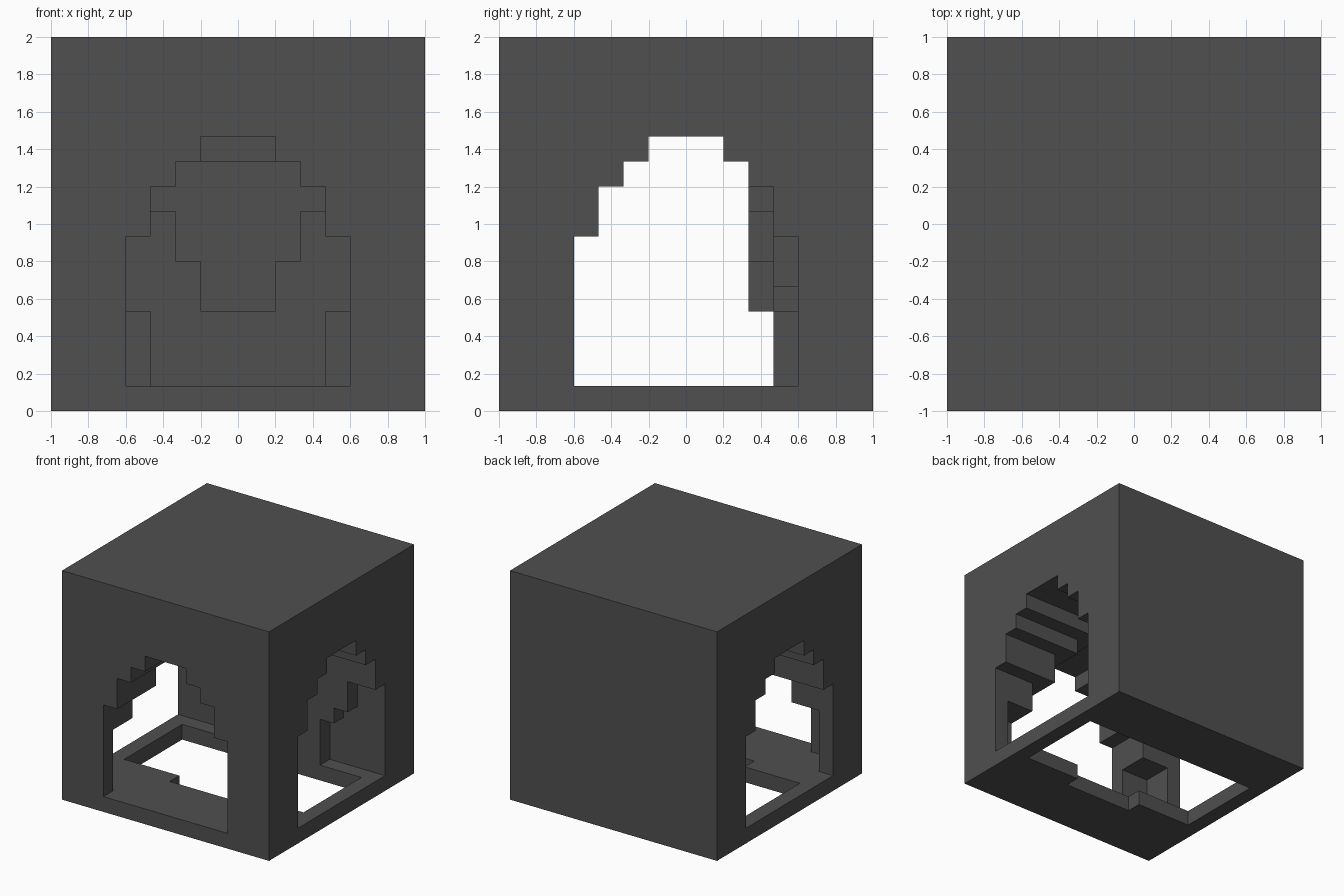
import bpy
import bmesh
from mathutils import Vector

if "Cube" in bpy.data.objects:
    bpy.data.objects.remove(bpy.data.objects["Cube"], do_unlink=True)

UNIT = 2 / 15  # the block is 15 units along each side
MID = 7.5

stone = bpy.data.materials.new("dark_grey_stone")
stone.use_nodes = True
stone.diffuse_color = (0.08, 0.08, 0.08, 1)
bsdf = next(n for n in stone.node_tree.nodes if n.type == 'BSDF_PRINCIPLED')
bsdf.inputs["Base Color"].default_value = (0.08, 0.08, 0.08, 1)
bsdf.inputs["Roughness"].default_value = 0.9


def place(p):
    """Unit grid position to model position."""
    return Vector(((p[0] - MID) * UNIT, (p[1] - MID) * UNIT, p[2] * UNIT))


def prism(name, outline, start, end, axis='y'):
    """Extrude an outline of (across, height) points along x or y."""
    bm = bmesh.new()
    put = (lambda a, z, d: (a, d, z)) if axis == 'y' else (lambda a, z, d: (d, a, z))
    face = bm.faces.new([bm.verts.new(place(put(a, z, start))) for a, z in outline])
    moved = bmesh.ops.extrude_face_region(bm, geom=[face])
    shift = place(put(0, 0, end)) - place(put(0, 0, start))
    bmesh.ops.translate(bm, vec=shift,
                        verts=[v for v in moved["geom"] if isinstance(v, bmesh.types.BMVert)])
    bmesh.ops.recalc_face_normals(bm, faces=bm.faces)
    mesh = bpy.data.meshes.new(name)
    bm.to_mesh(mesh)
    bm.free()
    mesh.materials.append(stone)
    obj = bpy.data.objects.new(name, mesh)
    bpy.context.collection.objects.link(obj)
    return obj


def stepped(bottom, steps):
    """Symmetric stepped outline from (half width, top height) rows."""
    side, z = [], bottom
    for half, top in steps:
        side += [(half, z), (half, top)]
        z = top
    return [(MID + h, z) for h, z in side] + [(MID - h, z) for h, z in reversed(side)]


def box(name, x0, x1, y0, y1, z0, z1):
    return prism(name, [(x0, z0), (x1, z0), (x1, z1), (x0, z1)], y0, y1)


# Solid block
block = box("stone_block", 0, 15, 0, 15, 0, 15)

# Cutters: two crossing stepped vaults, low room, floor opening with a notch
arch = stepped(1, [(4.5, 7), (3.5, 9), (2.5, 10), (1.5, 11)])
cutters = [
    prism("side_vault_cutter", arch, -1, 16, 'x'),
    prism("front_vault_cutter", arch, -1, 8, 'y'),
    box("room_cutter", 1, 14, 1, 12, 1, 5),
    box("floor_cutter", 1, 14, 5, 11, -1, 2),
    box("floor_notch_cutter", 5, 10, 4, 6, -1, 2),
]
bpy.context.view_layer.objects.active = block
for cutter in cutters:
    cutter.hide_render = True
    mod = block.modifiers.new(cutter.name, 'BOOLEAN')
    mod.operation = 'DIFFERENCE'
    mod.solver = 'EXACT'
    mod.object = cutter
    bpy.ops.object.modifier_apply(modifier=mod.name)
    bpy.data.objects.remove(cutter, do_unlink=True)

# Stepped corbels that widen upward against the back wall
prism("back_corbel_lower", stepped(1, [(3.5, 4), (4.5, 5), (5.5, 7)]), 11, 12)
prism("back_corbel_upper", stepped(4, [(1.5, 6), (2.5, 8), (3.5, 9)]), 10, 11)
